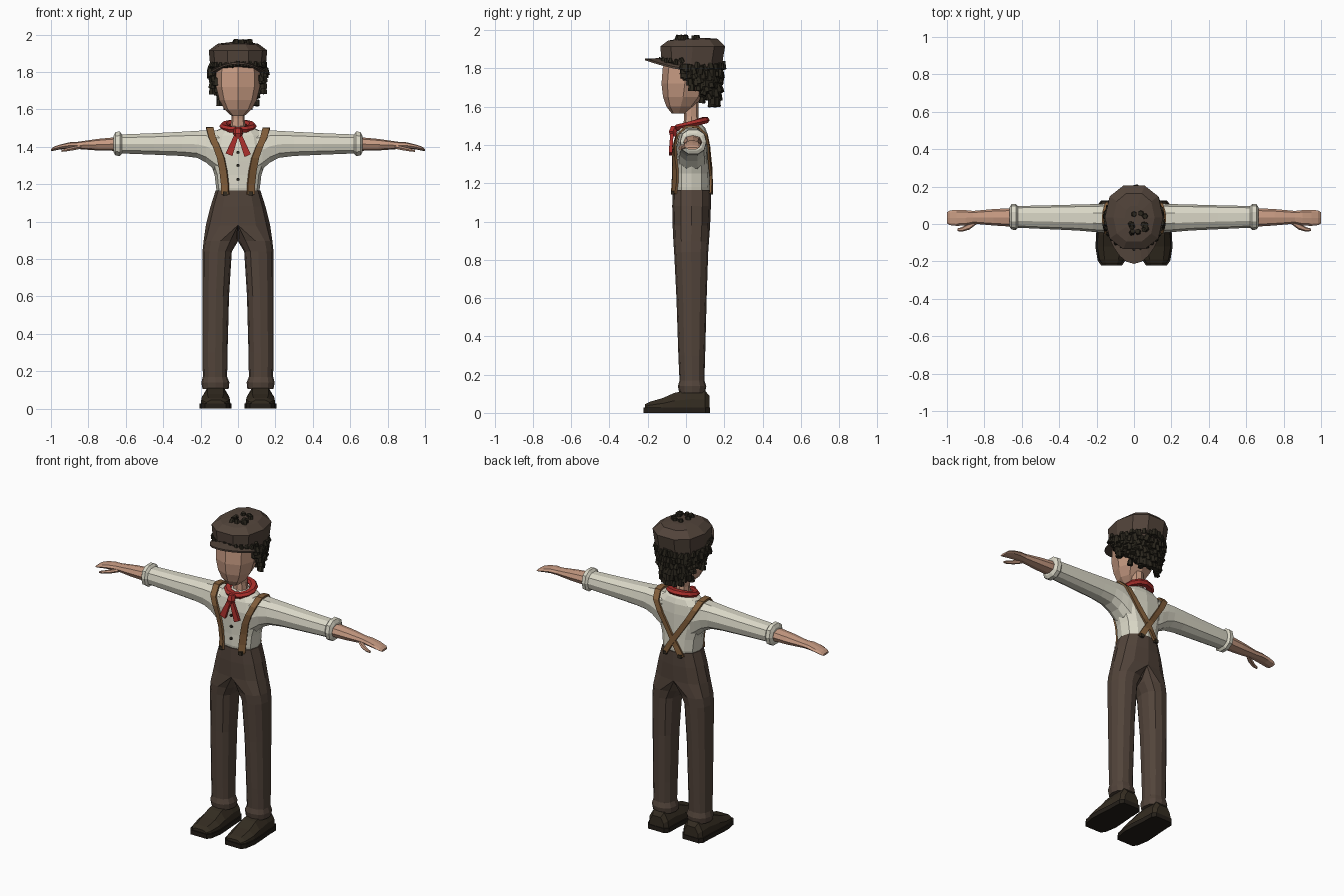
import bpy, bmesh, math, random
from mathutils import Vector, Matrix
from mathutils.bvhtree import BVHTree

if "Cube" in bpy.data.objects:
    bpy.data.objects.remove(bpy.data.objects["Cube"])

random.seed(4)


def material(name, r, g, b):
    m = bpy.data.materials.new(name)
    m.diffuse_color = (r, g, b, 1)
    m.use_nodes = True
    m.node_tree.nodes["Principled BSDF"].inputs["Base Color"].default_value = m.diffuse_color
    return m


SKIN = material("skin", 0.56, 0.32, 0.22)
CREAM = material("cream cloth", 0.70, 0.68, 0.57)
BROWN = material("dark brown cloth", 0.085, 0.058, 0.043)
RED = material("red cloth", 0.40, 0.028, 0.024)
TAN = material("tan leather", 0.22, 0.11, 0.042)
HAIR = material("dark hair", 0.023, 0.019, 0.012)
SHOE = material("shoe leather", 0.034, 0.025, 0.015)
SOLE = material("shoe sole", 0.017, 0.013, 0.009)


def finish(name, bm, mat):
    bmesh.ops.recalc_face_normals(bm, faces=bm.faces)
    me = bpy.data.meshes.new(name)
    bm.to_mesh(me)
    bm.free()
    me.materials.append(mat)
    ob = bpy.data.objects.new(name, me)
    bpy.context.collection.objects.link(ob)
    return ob


def loft(name, rings, mat, closed=False):
    """Skin a list of rings; cap the ends, or join last to first."""
    bm = bmesh.new()
    rows = [[bm.verts.new(p) for p in r] for r in rings]
    n = len(rows[0])
    for a, b in zip(rows, rows[1:] + (rows[:1] if closed else [])):
        for k in range(n):
            bm.faces.new((a[k], a[(k + 1) % n], b[(k + 1) % n], b[k]))
    if not closed:
        bm.faces.new(rows[0])
        bm.faces.new(rows[-1])
    return finish(name, bm, mat)


def pair(name, rings, mat):
    """Left part and its mirror image."""
    flip = [[(-x, y, z) for x, y, z in r] for r in rings]
    return [loft("left_" + name, rings, mat), loft("right_" + name, flip, mat)]


def oval(n, ua, ub, va, vb, uc=None, p=0.85):
    """Squarish oval between two limits on each axis, with movable centre."""
    uc = (ua + ub) / 2 if uc is None else uc
    pts = []
    for k in range(n):
        t = math.tau * k / n
        c, s = math.cos(t), math.sin(t)
        u = uc + (ub - uc if c > 0 else uc - ua) * math.copysign(abs(c) ** p, c)
        pts.append((u, (va + vb) / 2 + (vb - va) / 2 * math.copysign(abs(s) ** p, s)))
    return pts


def up(n, z, w, yf, yb):
    return [(x, y, z) for x, y in oval(n, -w, w, yf, yb)]


def along_x(n, x, yf, yb, za, zb):
    return [(x, y, z) for y, z in oval(n, yf, yb, za, zb)]


# Trousers: each half runs from the waist down one leg
legs = [(1.165, 0, 0, .12, -.07, .13), (1.08, 0, 0, .147, -.072, .13),
        (.98, 0, 0, .172, -.07, .126), (.895, 0, .095, .184, -.066, .12),
        (.84, .033, .108, .19, -.062, .116), (.6, .048, .118, .19, -.05, .108),
        (.3, .056, .122, .19, -.04, .1), (.17, .058, .122, .188, -.034, .096),
        (.14, .046, .12, .196, -.042, .106), (.105, .05, .12, .19, -.036, .1)]
trousers = pair("trouser_leg", [[(x, y, z) for x, y in oval(12, a, b, f, k, c)]
                                for z, a, c, b, f, k in legs], BROWN)

# Shirt body and sleeves with gathered cuffs
shirt = loft("shirt_body", [up(12, *r) for r in [
    (1.14, .11, -.06, .12), (1.18, .117, -.067, .125), (1.25, .125, -.064, .122),
    (1.32, .15, -.064, .12), (1.4, .165, -.064, .118), (1.46, .15, -.05, .112),
    (1.49, .11, -.035, .1), (1.51, .06, -.01, .08)]], CREAM)
sleeves = pair("sleeve", [along_x(10, *r) for r in [
    (.1, -.05, .11, 1.25, 1.49), (.13, -.05, .11, 1.275, 1.492), (.17, -.046, .108, 1.312, 1.492),
    (.22, -.042, .106, 1.338, 1.488), (.3, -.035, .104, 1.348, 1.483),
    (.45, -.028, .1, 1.355, 1.475), (.62, -.02, .096, 1.362, 1.468),
    (.632, -.032, .108, 1.348, 1.484), (.655, -.03, .106, 1.35, 1.482),
    (.665, -.015, .09, 1.368, 1.462)]], CREAM)

# Bare forearms with mitten hands, and thumbs
pair("forearm_and_hand", [along_x(8, *r) for r in [
    (.64, -.015, .085, 1.378, 1.452), (.75, -.008, .08, 1.38, 1.442),
    (.86, .002, .07, 1.388, 1.426), (.9, -.008, .074, 1.39, 1.424),
    (.95, -.01, .076, 1.386, 1.412), (.985, -.006, .072, 1.379, 1.4),
    (1.0, .004, .062, 1.376, 1.388)]], SKIN)
pair("thumb", [along_x(6, *r) for r in [
    (.84, .0, .03, 1.388, 1.41), (.88, -.03, .006, 1.38, 1.403),
    (.92, -.041, -.017, 1.374, 1.392), (.945, -.038, -.024, 1.372, 1.384)]], SKIN)

# Neck and head
loft("neck", [up(8, 1.48, .045, -.015, .075), up(8, 1.55, .035, -.01, .065),
              up(8, 1.64, .035, -.015, .065)], SKIN)
loft("head", [up(8, *r) for r in [
    (1.565, .035, -.075, .0), (1.6, .073, -.102, .045), (1.65, .1, -.12, .09),
    (1.72, .117, -.128, .115), (1.8, .117, -.122, .125), (1.87, .1, -.1, .11)]], SKIN)

# Cap crown, lower at the back, with a curved peak
crown = []
for z, w, yf, yb, tilt in [(1.83, .135, -.125, .165, .075), (1.85, .148, -.135, .19, .055),
                           (1.915, .156, -.142, .212, .0), (1.945, .11, -.1, .17, -.01),
                           (1.955, .05, -.04, .1, -.005)]:
    crown.append([(x, y, h - tilt * (y - yf) / (yb - yf)) for x, y, h in up(10, z, w, yf, yb)])
loft("cap_crown", crown, BROWN)
peak = []
for k in range(11):
    t = math.radians(195 + 15 * k)
    c, s = math.cos(t), math.sin(t)
    grow = .085 * max(0, -s) ** 1.5
    inner, outer = (.13 * c, .115 * s), ((.148 + grow * .1) * c, (.128 + grow) * s)
    peak.append([(x, y, 1.842 - 2.3 * x * x + h)
                 for (x, y), h in ((inner, 0), (outer, 0), (outer, .01), (inner, .012))])
loft("cap_peak", peak, BROWN)

# Hair: a back shell covered in small faceted curls
loft("hair_shell", [up(10, *r) for r in [
    (1.65, .07, .06, .14), (1.7, .115, .03, .165), (1.76, .135, .0, .18), (1.83, .135, -.03, .17)]], HAIR)
curls = bmesh.new()


def curl(x, y, z, r):
    turn = Matrix.Rotation(random.uniform(0, 3), 4, 'Z') @ Matrix.Rotation(random.uniform(-.4, .4), 4, 'X')
    bmesh.ops.create_cone(curls, cap_ends=True, segments=6, radius1=r, radius2=r * .75,
                          depth=r * 1.8, matrix=Matrix.Translation((x, y, z)) @ turn)


for row in range(6):
    for k in range(17):
        t = math.radians(-8 + 196 * (k + .5 * (row % 2)) / 16.5)
        s = max(0, math.sin(t))
        z = 1.81 - row * .035 * (.35 + .75 * s) + random.uniform(-.008, .008)
        shrink = 1 - .055 * max(0, row - 1) * (1 - .3 * s)
        curl(.148 * math.cos(t) * shrink, .01 + .18 * math.sin(t) * (1 - .03 * row), z,
             random.uniform(.017, .024))
for k in range(13):  # fringe round the front of the cap
    t = math.radians(190 + 160 * k / 12)
    curl(.146 * math.cos(t), .132 * math.sin(t), 1.84 + random.uniform(-.006, .006), .014)
for sx in (-1, 1):  # locks in front of the ears
    for z in (1.8, 1.765, 1.73, 1.7):
        curl(sx * .138, .0 + (1.8 - z) * .3, z, .02)
    curl(sx * .1, .085, 1.635, .018)
    curl(sx * .06, .13, 1.615, .018)
for k in range(11):  # cluster on the crown
    curl(.02 + random.uniform(-.045, .045), .02 + random.uniform(-.065, .065), 1.957, .018)
finish("hair_curls", curls, HAIR)

# Neckerchief: rolled collar, knot and two tails
collar = []
for k in range(12):
    t = math.tau * k / 12
    c, s = math.cos(t), math.sin(t)
    collar.append([((.076 + u) * c, .03 + (.07 + u) * s, 1.51 + .02 * s + v)
                   for u, v in oval(6, -.024, .024, -.018, .018)])
loft("neckerchief_collar", collar, RED, closed=True)
loft("neckerchief_knot", [up(6, 1.445, .016, -.085, -.05), up(6, 1.47, .026, -.092, -.045),
                          up(6, 1.5, .02, -.08, -.03)], RED)
for side, x0, x1, z1 in (("left", .035, .068, 1.345), ("right", -.066, -.03, 1.35)):
    mid = (x0 + x1) / 2
    loft(side + "_neckerchief_tail", [
        [(mid * .2 + d * .012, y, 1.46) for d, y in ((-1, -.082), (1, -.082), (1, -.065), (-1, -.065))],
        [(x, y, z1 + (.015 if abs(x) > abs(mid) else 0))
         for x, y in ((x0, -.09), (x1, -.09), (x1, -.072), (x0, -.072))]], RED)

# Surface lookup so straps and buttons lie on the clothes
trees = [BVHTree.FromPolygons([v.co for v in o.data.vertices], [p.vertices[:] for p in o.data.polygons])
         for o in trousers + [shirt] + sleeves]


def on_cloth(a, b, side, gap):
    start, way = {"front": ((a, -1, b), (0, 1, 0)), "back": ((a, 1, b), (0, -1, 0)),
                  "top": ((a, b, 3), (0, 0, -1))}[side]
    hits = [h for h in (t.ray_cast(Vector(start), Vector(way)) for t in trees) if h[0]]
    return min(hits, key=lambda h: h[3])[0] - Vector(way) * gap


# Braces: up the front, over the shoulder, crossed at the back
route = [("front", .068, 1.145), ("front", .07, 1.2), ("front", .078, 1.27), ("front", .092, 1.34),
         ("front", .115, 1.4), ("front", .138, 1.45), ("top", .15, .0), ("top", .152, .03),
         ("top", .15, .065), ("back", .135, 1.45), ("back", .1, 1.39), ("back", .06, 1.33),
         ("back", .02, 1.27), ("back", -.02, 1.21), ("back", -.055, 1.15)]
for s, name in ((1, "left"), (-1, "right")):
    bm = bmesh.new()
    rows = [[bm.verts.new(on_cloth(s * a + d, b, side, .009 if s > 0 else .012)) for d in (-.019, .019)]
            for side, a, b in route]
    for p, q in zip(rows, rows[1:]):
        bm.faces.new((p[0], p[1], q[1], q[0]))
    strap = finish(name + "_brace", bm, TAN)
    thick = strap.modifiers.new("thickness", 'SOLIDIFY')
    thick.thickness, thick.offset = .012, 0
    for side, x in (("front", .068), ("back", .052)):
        p = on_cloth(s * x, 1.15, side, .012)
        bm = bmesh.new()
        bmesh.ops.create_cube(bm, size=1, matrix=Matrix.Translation(p) @ Matrix.Diagonal((.022, .016, .02, 1)))
        finish(name + "_" + side + "_brace_clip", bm, SHOE)

# Shirt buttons
for z in (1.37, 1.3, 1.225):
    bm = bmesh.new()
    bmesh.ops.create_cone(bm, cap_ends=True, segments=6, radius1=.009, radius2=.009, depth=.01,
                          matrix=Matrix.Translation(on_cloth(0, z, "front", .003)) @ Matrix.Rotation(math.pi / 2, 4, 'X'))
    finish("shirt_button", bm, HAIR)

# Shoes: arched uppers on flat soles with a heel
last = [(-.215, .05, .045), (-.19, .068, .058), (-.12, .08, .078), (-.06, .077, .105),
        (.03, .07, .122), (.1, .068, .115), (.122, .05, .09)]
pair("shoe_upper", [[(.12 + w * u, y, .022 + (h - .022) * v) for u, v in
                     ((-1, 0), (-.95, .5), (-.55, 1), (.55, 1), (.95, .5), (1, 0))]
                    for y, w, h in last], SHOE)
pair("shoe_sole", [[(.12 + u * (w + .006), y * 1.03, z) for u, z in ((-1, .0 if y < -.05 or y > .0 else .01), (-1, .028),
                    (1, .028), (1, .0 if y < -.05 or y > .0 else .01))]
                   for y, w, h in last], SOLE)
